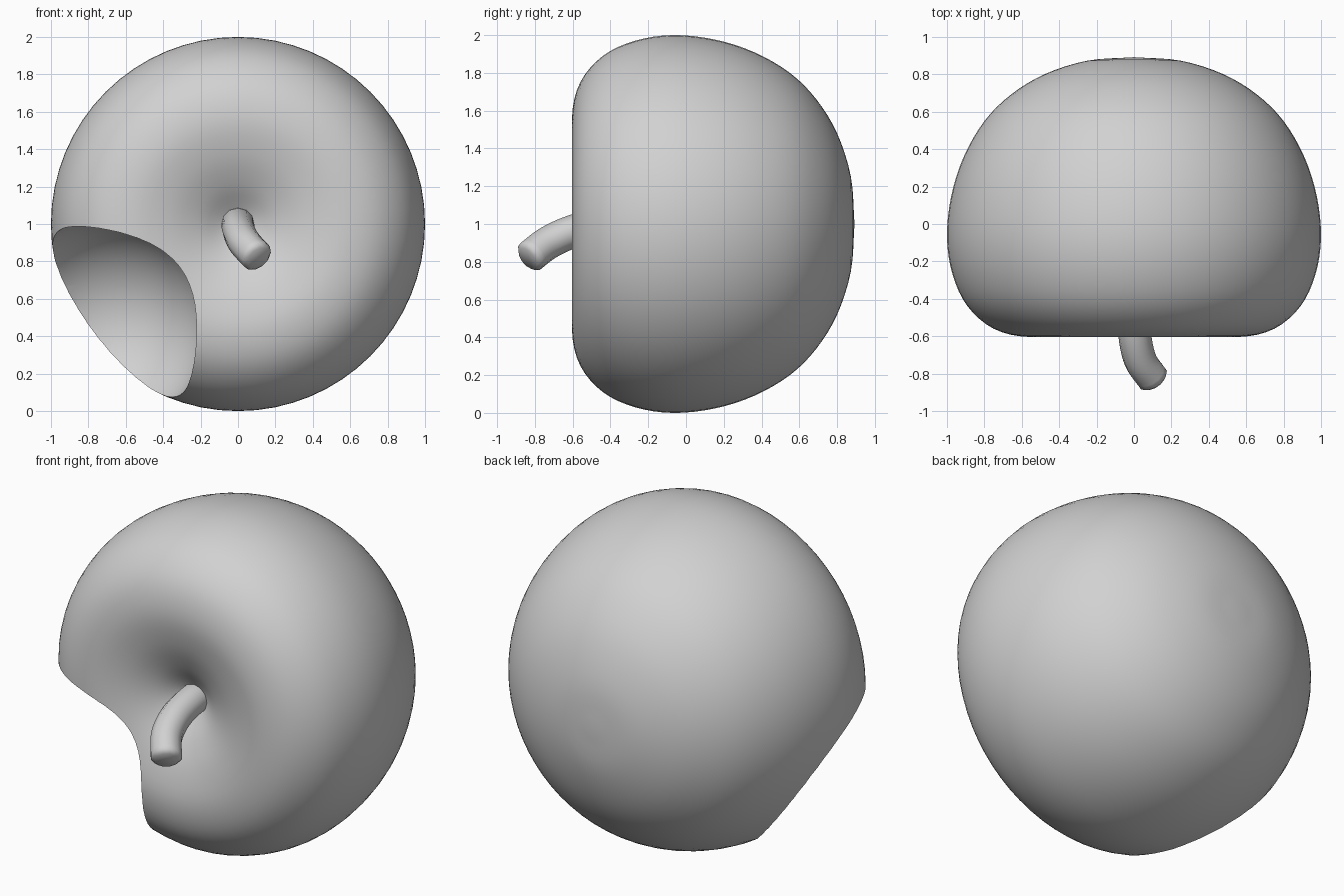
import bpy, bmesh, math
from mathutils import Vector, Matrix

old = bpy.data.objects.get("Cube")
if old:
    bpy.data.objects.remove(old, do_unlink=True)

GREY = (0.64, 0.64, 0.64, 1)
grey = bpy.data.materials.new("plain grey")
grey.use_nodes = True
grey.diffuse_color = GREY
grey.node_tree.nodes["Principled BSDF"].inputs["Base Color"].default_value = GREY


def smooth_path(points, steps):
    """Catmull-Rom curve through the points."""
    p = [Vector(q) for q in points]
    p = [2 * p[0] - p[1]] + p + [2 * p[-1] - p[-2]]
    out = []
    for a, b, c, d in zip(p, p[1:], p[2:], p[3:]):
        for i in range(steps):
            t = i / steps
            out.append((2 * b + (c - a) * t + (2 * a - 5 * b + 4 * c - d) * t ** 2
                        + (3 * b - a - 3 * c + d) * t ** 3) / 2)
    return out + [p[-2]]


def add_object(name, bm):
    bmesh.ops.recalc_face_normals(bm, faces=bm.faces)
    mesh = bpy.data.meshes.new(name)
    bm.to_mesh(mesh)
    bm.free()
    mesh.materials.append(grey)
    obj = bpy.data.objects.new(name, mesh)
    bpy.context.collection.objects.link(obj)
    return obj


def select(obj):
    bpy.ops.object.select_all(action='DESELECT')
    obj.select_set(True)
    bpy.context.view_layer.objects.active = obj


# Fruit body: profile of (radius, y) spun about the y axis, dimple first
profile = [(0, -.37), (.1, -.43), (.22, -.505), (.38, -.572), (.57, -.603),
           (.75, -.56), (.89, -.44), (.97, -.27), (1, -.07), (.977, .15),
           (.91, .36), (.8, .55), (.66, .69), (.48, .8), (.25, .873), (0, .892)]
bm = bmesh.new()
verts = [bm.verts.new((q.x, q.y, 1)) for q in smooth_path(profile, 4)]
edges = [bm.edges.new(pair) for pair in zip(verts, verts[1:])]
bmesh.ops.spin(bm, geom=verts + edges, cent=(0, 0, 1), axis=(0, 1, 0),
               angle=math.tau, steps=64, use_duplicate=False)
bmesh.ops.remove_doubles(bm, verts=bm.verts, dist=0.0005)
body = add_object("fruit_body", bm)

# Bite scooped out of the lower front on the model's right
bm = bmesh.new()
bmesh.ops.create_uvsphere(bm, u_segments=48, v_segments=32, radius=0.56,
                          matrix=Matrix.Translation((-.72, -.35, .46)))
cutter = add_object("bite_cutter", bm)
cutter.hide_render = True
cut = body.modifiers.new("bite", 'BOOLEAN')
cut.operation = 'DIFFERENCE'
cut.solver = 'EXACT'
cut.object = cutter
select(body)
bpy.ops.object.modifier_apply(modifier=cut.name)
bpy.data.objects.remove(cutter, do_unlink=True)
bpy.ops.object.shade_smooth_by_angle(angle=math.radians(35))

# Stem: bent tube with a softened, capped tip
path = smooth_path([(0, -.3, 1.0), (0, -.45, .995), (.005, -.6, .96),
                    (.035, -.73, .9), (.1, -.825, .828)], 5)
path.append(path[-1] + (path[-1] - path[-2]).normalized() * .02)
curve = bpy.data.curves.new("stem", 'CURVE')
curve.dimensions = '3D'
curve.bevel_depth = 0.088
curve.bevel_resolution = 4
curve.use_fill_caps = True
spline = curve.splines.new('POLY')
spline.points.add(len(path) - 1)
for point, co in zip(spline.points, path):
    point.co = (*co, 1)
spline.points[-1].radius = 0.75
curve.materials.append(grey)
stem = bpy.data.objects.new("stem", curve)
bpy.context.collection.objects.link(stem)
select(stem)
bpy.ops.object.convert(target='MESH')
stem = bpy.context.object

# Weld the caps so the shading runs softly over the tip
bm = bmesh.new()
bm.from_mesh(stem.data)
bmesh.ops.remove_doubles(bm, verts=bm.verts, dist=0.0005)
bmesh.ops.recalc_face_normals(bm, faces=bm.faces)
bm.to_mesh(stem.data)
bm.free()
bpy.ops.object.shade_smooth()
